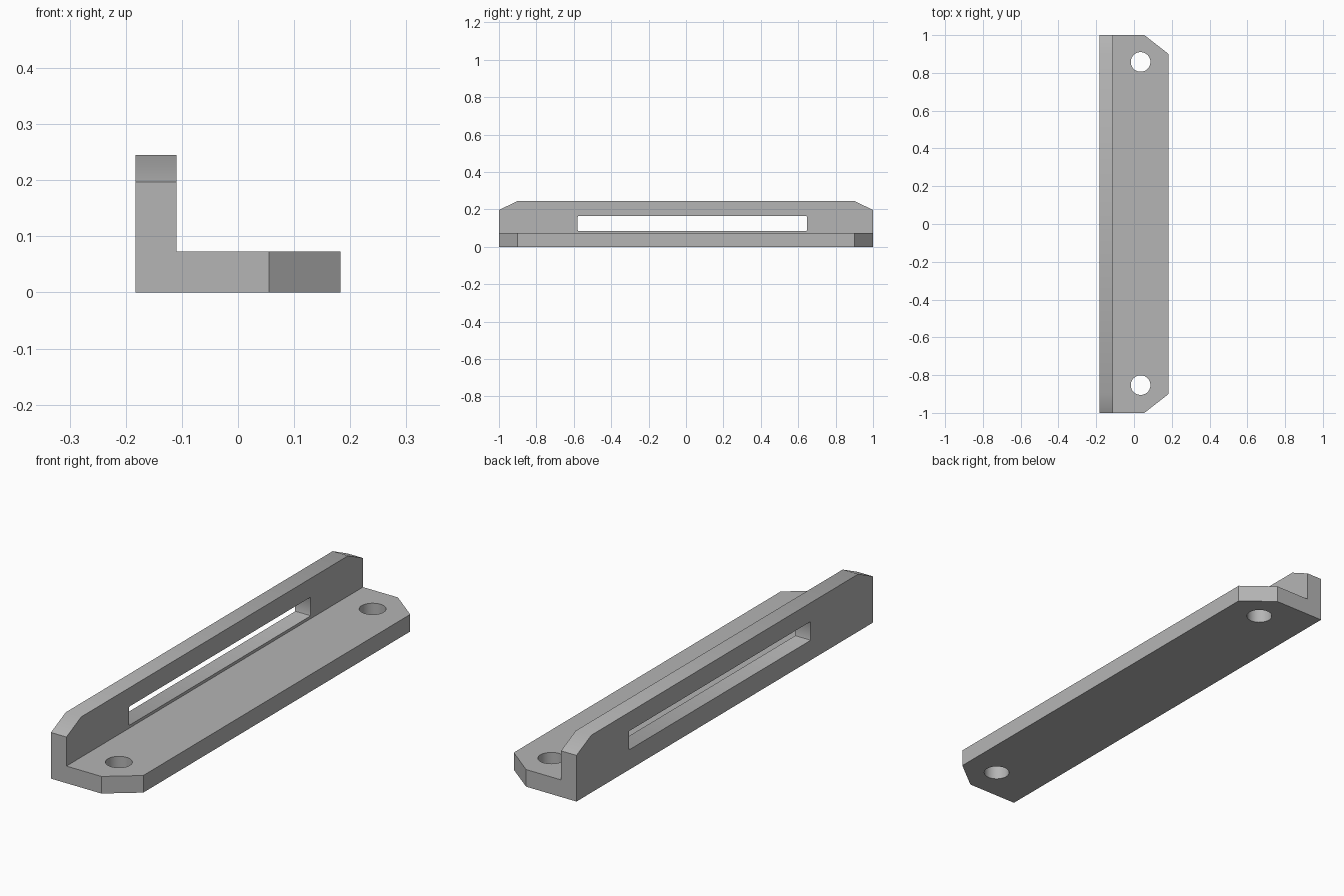
import bpy
import bmesh
from mathutils import Vector

if "Cube" in bpy.data.objects:
    bpy.data.objects.remove(bpy.data.objects["Cube"])

HALF_W, WALL_X = 0.183, -0.11       # outer half width, inner face of the wall
BASE_H, WALL_H = 0.073, 0.245

grey = bpy.data.materials.new("plain grey")
grey.use_nodes = True
colour = (0.46, 0.46, 0.46, 1)
grey.diffuse_color = colour
grey.node_tree.nodes["Principled BSDF"].inputs["Base Color"].default_value = colour


def add_object(name, bm):
    bmesh.ops.recalc_face_normals(bm, faces=bm.faces)
    mesh = bpy.data.meshes.new(name)
    bm.to_mesh(mesh)
    bm.free()
    mesh.materials.append(grey)
    obj = bpy.data.objects.new(name, mesh)
    bpy.context.collection.objects.link(obj)
    return obj


def trim(bm, point, normal):
    """Slice off everything beyond a plane and cap the cut."""
    geom = bm.verts[:] + bm.edges[:] + bm.faces[:]
    cut = bmesh.ops.bisect_plane(bm, geom=geom, plane_co=point,
                                 plane_no=normal, clear_outer=True)
    edges = [e for e in cut["geom_cut"] if isinstance(e, bmesh.types.BMEdge)]
    bmesh.ops.contextual_create(bm, geom=edges)


# L-shaped profile extruded along the length
bm = bmesh.new()
profile = [(-HALF_W, 0), (HALF_W, 0), (HALF_W, BASE_H),
           (WALL_X, BASE_H), (WALL_X, WALL_H), (-HALF_W, WALL_H)]
face = bm.faces.new([bm.verts.new((x, -1, z)) for x, z in profile])
side = bmesh.ops.extrude_face_region(bm, geom=[face])
verts = [v for v in side["geom"] if isinstance(v, bmesh.types.BMVert)]
bmesh.ops.translate(bm, verts=verts, vec=(0, 2, 0))

# Cut corners on the base and the wall at both ends
for end in (-1, 1):
    trim(bm, Vector((0.055, end, 0)), Vector((0.1, end * 0.128, 0)))
    trim(bm, Vector((0, end, 0.197)), Vector((0, end * 0.048, 0.1)))
bracket = add_object("slotted_angle_bracket", bm)

# Cutters: long slot through the wall, two screw holes through the base
cutters = []
bm = bmesh.new()
bmesh.ops.create_cube(bm, size=1)
bmesh.ops.scale(bm, vec=(0.2, 1.226, 0.08), verts=bm.verts)
bmesh.ops.translate(bm, vec=(-0.147, 0.034, 0.125), verts=bm.verts)
long_edges = [e for e in bm.edges
              if abs(e.verts[0].co.x - e.verts[1].co.x) > 0.1]
bmesh.ops.bevel(bm, geom=long_edges, offset=0.005, segments=2,
                profile=0.5, affect='EDGES')
cutters.append(add_object("slot_cutter", bm))

for y in (-0.853, 0.858):
    bm = bmesh.new()
    bmesh.ops.create_cone(bm, cap_ends=True, segments=48,
                          radius1=0.052, radius2=0.052, depth=0.3)
    bmesh.ops.translate(bm, vec=(0.035, y, 0.04), verts=bm.verts)
    cutters.append(add_object("hole_cutter", bm))

bpy.ops.object.select_all(action='DESELECT')
bpy.context.view_layer.objects.active = bracket
bracket.select_set(True)
for cutter in cutters:
    cutter.hide_render = True
    mod = bracket.modifiers.new("cut", 'BOOLEAN')
    mod.operation, mod.solver, mod.object = 'DIFFERENCE', 'EXACT', cutter
    bpy.ops.object.modifier_apply(modifier=mod.name)
    bpy.data.objects.remove(cutter)

bpy.ops.object.shade_smooth_by_angle()
